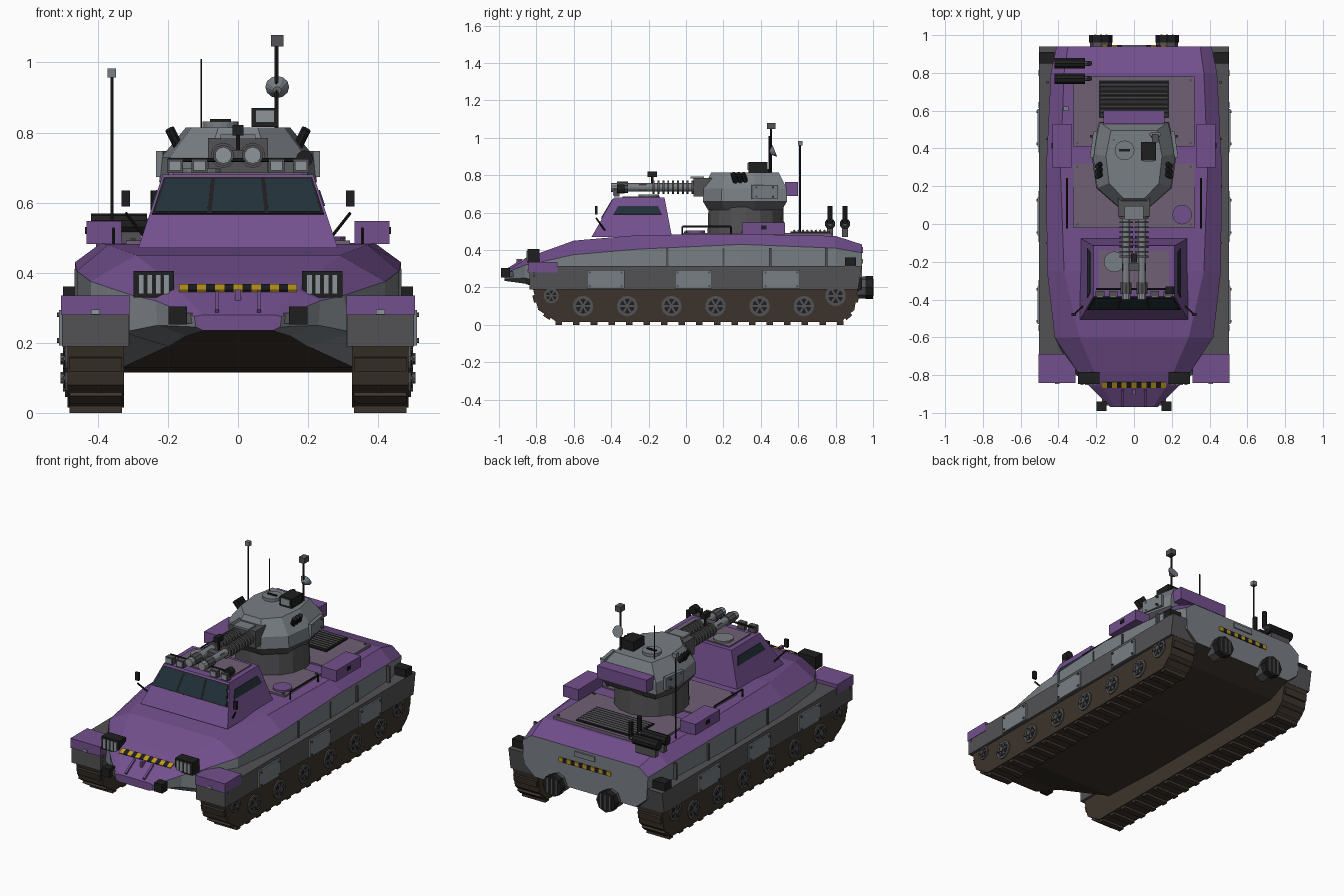
import bpy, bmesh, math
from mathutils import Vector, Matrix

cube = bpy.data.objects.get("Cube")
if cube:
    bpy.data.objects.remove(cube)


def material(name, r, g, b):
    m = bpy.data.materials.new(name)
    m.use_nodes = True
    m.diffuse_color = (r, g, b, 1)
    m.node_tree.nodes["Principled BSDF"].inputs["Base Color"].default_value = (r, g, b, 1)
    return m


purple = material("purple paint", .17, .08, .27)
gray = material("gray armour", .19, .21, .23)
dark = material("dark gray steel", .085, .083, .088)
brown = material("brown track", .045, .034, .025)
black = material("black rubber", .013, .013, .014)
glass = material("dark glass", .016, .03, .04)
yellow = material("hazard yellow", .5, .31, .015)
mauve = material("mauve deck", .16, .115, .175)
pale = material("pale gray", .27, .3, .32)
SIDES = (("left", 1), ("right", -1))


def finish(name, bm, *mats):
    bmesh.ops.recalc_face_normals(bm, faces=bm.faces)
    me = bpy.data.meshes.new(name)
    bm.to_mesh(me)
    bm.free()
    for m in mats:
        me.materials.append(m)
    ob = bpy.data.objects.new(name, me)
    bpy.context.collection.objects.link(ob)
    return ob


def box(name, c, size, mat, tilt=0, axis="X"):
    bm = bmesh.new()
    bmesh.ops.create_cube(bm, size=1)
    turn = Matrix.Translation(c) @ Matrix.Rotation(tilt, 4, axis)
    bm.transform(turn @ Matrix.Diagonal((*size, 1)))
    return finish(name, bm, mat)


def rod(name, a, b, r, mat, sides=8, r2=None):
    a, b = Vector(a), Vector(b)
    bm = bmesh.new()
    bmesh.ops.create_cone(bm, cap_ends=True, segments=sides, radius1=r,
                          radius2=r if r2 is None else r2, depth=(b - a).length)
    q = (b - a).to_track_quat("Z", "Y").to_matrix().to_4x4()
    bm.transform(Matrix.Translation((a + b) / 2) @ q)
    return finish(name, bm, mat)


def loft(name, rings, mats, rule=lambda i, j: 0, caps=(0, 0)):
    bm = bmesh.new()
    vs = [[bm.verts.new(p) for p in ring] for ring in rings]
    n = len(vs[0])
    for i in range(len(vs) - 1):
        for j in range(n):
            k = (j + 1) % n
            f = bm.faces.new((vs[i][j], vs[i][k], vs[i + 1][k], vs[i + 1][j]))
            f.material_index = rule(i, j)
    for ring, c in zip((vs[0], vs[-1]), caps):
        bm.faces.new(ring).material_index = c
    return finish(name, bm, *mats)


def side_prism(name, profile, x0, x1, mat):
    return loft(name, [[(x, y, z) for y, z in profile] for x in (x0, x1)], [mat])


def plate(name, corners, mat, t=.008):
    p = [Vector(c) for c in corners]
    n = (p[1] - p[0]).cross(p[2] - p[0]).normalized() * t / 2
    return loft(name, [[v - n for v in p], [v + n for v in p]], [mat])


# Hull: stations of deck edge, shoulder, lower side and belly edge
stations = [
    (-.97, (.1, .28), (.125, .275), (.12, .245), (.1, .235)),
    (-.86, (.17, .35), (.235, .32), (.23, .25), (.15, .22)),
    (-.78, (.21, .385), (.3, .335), (.33, .23), (.2, .19)),
    (-.6, (.29, .45), (.42, .375), (.42, .27), (.33, .13)),
    (-.25, (.37, .48), (.46, .405), (.46, .29), (.33, .115)),
    (.3, (.39, .485), (.465, .43), (.465, .3), (.33, .115)),
    (.8, (.37, .475), (.44, .41), (.44, .3), (.33, .13)),
    (.94, (.35, .43), (.41, .385), (.4, .25), (.33, .19))]
rings = [[(x, y, z) for x, z in pts] + [(-x, y, z) for x, z in reversed(pts)]
         for y, *pts in stations]
strip = (0, 1, 1, 2, 1, 1, 0, 0)
loft("hull", rings, [purple, gray, brown],
     lambda i, j: 2 if i > 2 and j in (2, 4) else strip[j], (0, 1))

# Running gear
skirt = [(-.83, .19), (-.8, .315), (.94, .315), (.92, .19)]
track = [(-.82, .2), (-.79, .08), (-.69, .015), (.83, .015), (.9, .08), (.92, .2)]
for side, s in SIDES:
    side_prism(side + "_track", track, s * .325, s * .487, brown)
    side_prism(side + "_skirt", skirt, s * .31, s * .502, dark)
    for i in range(17):
        box(side + "_track_cleat", (s * .406, -.68 + i * .094, .011), (.15, .035, .022), brown)
    for (y0, z0), (y1, z1) in (track[:2], track[1:3], track[3:5], track[4:]):
        box(side + "_end_cleat", (s * .406, (y0 + y1) / 2, (z0 + z1) / 2), (.15, .04, .025),
            brown, math.atan2(z1 - z0, y1 - y0))
    wheels = [(-.55 + i * .236, .1, .055) for i in range(6)]
    for y, z, r in wheels + [(-.72, .155, .04), (.8, .155, .055)]:
        rod(side + "_wheel", (s * .48, y, z), (s * .494, y, z), r, dark, 14)
        rod(side + "_wheel_recess", (s * .49, y, z), (s * .496, y, z), r * .72, black, 12)
        rod(side + "_wheel_hub", (s * .49, y, z), (s * .506, y, z), r * .3, dark)
        for k in range(6):
            a = k * math.pi / 3
            box(side + "_wheel_spoke", (s * .496, y + r * .5 * math.cos(a), z + r * .5 * math.sin(a)),
                (.008, r * .55, r * .2), dark, a)
    # Skirt plates with corner bolts
    for y in (-.43, .04, .51):
        box(side + "_skirt_plate", (s * .505, y, .243), (.012, .2, .1), gray)
        for dy in (-.085, .085):
            for dz in (-.037, .037):
                rod(side + "_plate_bolt", (s * .505, y + dy, .243 + dz),
                    (s * .517, y + dy, .243 + dz), .007, dark, 6)
    # Hull side fittings
    for y in (-.1, .2, .45, .75):
        box(side + "_hull_rib", (s * .458, y, .36), (.018, .012, .1), dark)
    # Fenders
    box(side + "_front_fender", (s * .407, -.765, .307), (.195, .155, .056), purple)
    box(side + "_fender_marker", (s * .407, -.844, .288), (.025, .006, .014), pale)
    box(side + "_mud_flap", (s * .407, -.826, .235), (.19, .02, .09), dark)
    box(side + "_rear_bracket", (s * .46, .88, .335), (.08, .06, .05), black)
    # Headlights with pale bars and guard
    box(side + "_headlight", (s * .24, -.815, .367), (.115, .065, .075), black)
    for i in range(4):
        box(side + "_headlight_bar", (s * (.204 + i * .024), -.849, .367), (.016, .008, .055), pale)
    box(side + "_tow_lamp", (s * .172, -.965, .278), (.052, .05, .052), black)
    box(side + "_tow_arm", (s * .15, -.92, .27), (.04, .08, .03), dark)
    # Mirror on a bent arm
    rod(side + "_mirror_arm", (s * .265, -.43, .5), (s * .32, -.48, .57), .005, black, 6)
    box(side + "_mirror", (s * .32, -.48, .612), (.024, .015, .046), black)
    # Deck stowage box and grab rail
    box(side + "_stowage_box", (s * .382, .415, .515), (.1, .23, .065), purple)
    box(side + "_box_latch", (s * .434, .415, .52), (.006, .03, .02), black)
    for y in (-.02, .24):
        rod(side + "_rail_post", (s * .355, y, .47), (s * .355, y, .525), .005, black, 6)
    rod(side + "_grab_rail", (s * .355, -.02, .525), (s * .355, .24, .525), .005, black, 6)
    # Rear exhaust
    rod(side + "_exhaust", (s * .175, .9, .2), (s * .175, .99, .2), .058, dark)
    rod(side + "_exhaust_rim", (s * .175, .96, .2), (s * .175, 1, .2), .062, black)
    for dx in (-.03, 0, .03):
        box(side + "_exhaust_grille", (s * .175 + dx, 1, .2), (.01, .006, .09), dark)

# Hazard stripes on nose and stern
for i in range(13):
    c = yellow if i % 2 == 0 else black
    x = (i - 6) * .026
    box("nose_hazard_stripe", (x, -.852, .355), (.026, .035, .009), c, .5)
    box("stern_hazard_stripe", (x, .943, .34), (.026, .008, .025), c)
box("stern_plate", (0, .943, .4), (.13, .008, .03), gray)
for x in (-.06, .06):
    box("nose_rib", (x, -.92, .316), (.012, .1, .014), purple, .56)
box("nose_hook", (0, -.89, .335), (.016, .03, .035), purple)

# Cab: four sloped walls, roof and windows
def cab_point(u, z):
    t = (z - .485) / .195
    return (u * (.28 - .065 * t), -.5 + .115 * t, z)


loft("cab", [[(-w, y0, z), (w, y0, z), (w, y1, z), (-w, y1, z)]
             for w, y0, y1, z in ((.285, -.505, -.075, .47), (.215, -.385, -.115, .68))], [purple])
low, high = .572, .666
plate("windshield_frame", [cab_point(u, z) for u, z in
      ((-.97, low - .005), (.97, low - .005), (.97, high + .005), (-.97, high + .005))], black, .006)
for u0, u1 in ((-.94, -.35), (-.3, .3), (.35, .94)):
    plate("windshield_pane", [cab_point(u, z) for u, z in
          ((u0, low), (u1, low), (u1, high), (u0, high))], glass, .009)
for side, s in SIDES:
    corners = []
    for z, y in ((.59, -.13), (.635, -.15)):
        x, front, _ = cab_point(s, z)
        pair = [(x, front + .05, z), (x, y, z)]
        corners += pair if not corners else pair[::-1]
    plate(side + "_cab_window", corners, glass)
box("cab_roof_panel", (0, -.24, .682), (.37, .2, .008), mauve)
rod("cab_hatch", (-.105, -.2, .68), (-.105, -.2, .697), .055, gray, 16)
for x in (-.18, -.11, .11, .18):
    box("roof_lamp", (x, -.37, .705), (.045, .03, .04), dark)
    box("roof_lamp_lens", (x, -.387, .705), (.034, .005, .028), pale)
rod("roof_lamp_bar", (-.2, -.345, .722), (.2, -.345, .722), .006, black, 6)
rod("spotlight", (.19, -.37, .725), (.19, -.33, .725), .024, black, 12)

# Rear deck
for y, length in ((.15, .34), (.595, .37)):
    box("deck_panel", (0, y, .483), (.64, length, .018), mauve)
    for x in (-.3, .3):
        for d in (-.45, .45):
            rod("deck_bolt", (x, y + d * length, .49), (x, y + d * length, .498), .008, dark, 6)
rod("deck_hatch", (.255, .05, .485), (.255, .05, .503), .052, purple, 16)
box("engine_grille", (0, .66, .493), (.37, .2, .012), black)
for i in range(8):
    box("grille_slat", (0, .58 + i * .023, .502), (.36, .01, .012), dark, .4)

# Turret
rod("turret_ring", (0, .32, .48), (0, .32, .63), .205, dark, 16, .2)
plan = [(.085, .09), (.2, .19), (.225, .37), (.185, .54)]
plan += [(-x, y) for x, y in reversed(plan)]
levels = ((.615, .86, .88), (.66, 1, 1), (.73, .97, .99), (.815, .66, .8))
loft("turret", [[(x * sx, .32 + (y - .32) * sy, z) for x, y in plan] for z, sx, sy in levels],
     [gray, dark], lambda i, j: 1 if i == 0 else 0)
box("turret_bustle", (0, .565, .725), (.325, .07, .075), purple)
rod("turret_hatch", (-.05, .39, .81), (-.05, .39, .832), .052, gray, 16)
box("hatch_handle", (-.05, .39, .834), (.06, .012, .008), black)
box("gun_sight", (.077, .385, .843), (.078, .1, .055), black)
box("sight_lens", (.077, .333, .846), (.055, .006, .036), pale)
for side, s in SIDES:
    box(side + "_turret_plate", (s * .214, .42, .71), (.02, .14, .075), gray, s * .15, "Z")
    for dy in (-.045, .045):
        for z in (.685, .735):
            rod(side + "_turret_bolt", (s * .21, .42 + dy, z), (s * .232, .42 + dy, z), .007, dark, 6)
    for i in range(3):
        rod(side + "_smoke_launcher", (s * .165, .27 + i * .027, .75),
            (s * .195, .25 + i * .027, .81), .014, black)

# Twin gun
box("gun_mantlet", (0, .1, .735), (.17, .12, .1), dark)
box("mantlet_cap", (0, .06, .788), (.1, .07, .012), gray)
for side, s in SIDES:
    x, z = s * .042, .735
    rod(side + "_barrel", (x, .1, z), (x, -.35, z), .022, gray, 12)
    rod(side + "_muzzle", (x, -.31, z), (x, -.37, z), .03, dark, 10)
    rod(side + "_muzzle_tip", (x, -.37, z), (x, -.4, z), .024, pale, 10)
    for i in range(9):
        rod(side + "_cooling_fin", (x, .04 - i * .026, z), (x, .03 - i * .026, z), .036, dark, 12)
box("barrel_clamp", (0, -.23, .735), (.12, .04, .03), dark)
rod("aiming_post", (0, -.18, .74), (0, -.18, .8), .006, black, 6)
box("aiming_camera", (0, -.18, .806), (.03, .05, .03), black)

# Aerials and radar dish
rod("sensor_mast", (.11, .455, .78), (.11, .455, 1.05), .006, black, 6)
box("sensor_head", (.112, .455, 1.062), (.036, .045, .032), dark)
rod("radar_dish", (.112, .45, .92), (.112, .475, .93), .012, gray, 12, .034)
rod("whip_aerial", (-.105, .445, .78), (-.105, .445, 1.01), .003, black, 6)
rod("tall_aerial", (-.36, .61, .47), (-.36, .61, .96), .005, black, 6)
box("aerial_tip", (-.36, .61, .97), (.025, .025, .025), gray)

# Deck exhaust stacks
for y in (.77, .85):
    rod("stack_silencer", (-.42, y, .54), (-.26, y, .54), .029, black, 10)
    rod("stack_elbow", (-.27, y, .54), (-.23, y, .54), .014, dark)
    rod("stack_pipe", (-.235, y, .54), (-.235, y, .635), .014, black)
    box("stack_cradle", (-.34, y, .495), (.13, .03, .05), dark)
